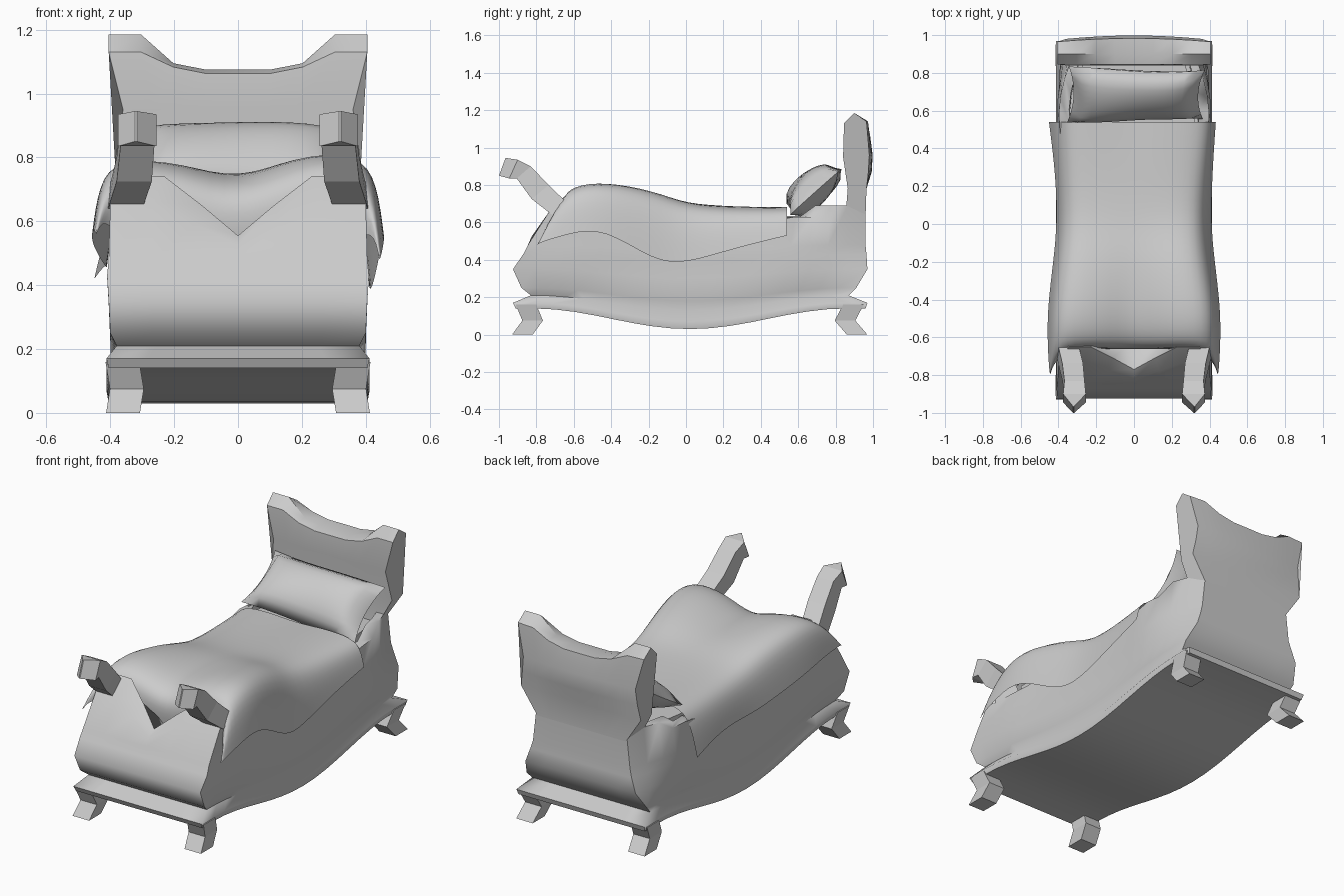
import bpy, bmesh, math
from mathutils import Matrix

if "Cube" in bpy.data.objects:
    bpy.data.objects.remove(bpy.data.objects["Cube"])


def make(name, verts, faces, smooth=35):
    me = bpy.data.meshes.new(name)
    bm = bmesh.new()
    vs = [bm.verts.new(v) for v in verts]
    for f in faces:
        bm.faces.new([vs[i] for i in f])
    bmesh.ops.remove_doubles(bm, verts=bm.verts, dist=1e-5)
    bmesh.ops.recalc_face_normals(bm, faces=bm.faces)
    bm.to_mesh(me)
    bm.free()
    if smooth:
        me.shade_smooth()
        me.set_sharp_from_angle(angle=math.radians(smooth))
    ob = bpy.data.objects.new(name, me)
    bpy.context.collection.objects.link(ob)
    return ob


def skin(rings):
    """Quads joining consecutive closed rings."""
    n = len(rings[0])
    return [(k * n + i, k * n + (i + 1) % n, (k + 1) * n + (i + 1) % n, (k + 1) * n + i)
            for k in range(len(rings) - 1) for i in range(n)]


def loft(name, rings, smooth=0):
    n = len(rings[0])
    last = (len(rings) - 1) * n
    faces = skin(rings) + [tuple(range(n)), tuple(range(last, last + n))]
    return make(name, [p for r in rings for p in r], faces, smooth)


def lerp(a, b, t):
    return a + (b - a) * t


# Bed frame: sagging box of stacked rings, pinched in towards the head (waist)
NX, NY = 6, 18


def ring(hx, y0, y1, zf, waist=1.0, front=None):
    def wide(y):
        mid = .06 * max(0, 1 - (y / .6) ** 2) if waist < .95 else 0
        return hx * (1 - mid - (1 - waist) * max(0, (y - .55) / .41) ** 2)
    xs = [2 * i / NX - 1 for i in range(NX + 1)]
    ys = [lerp(y0, y1, j / NY) for j in range(NY + 1)]
    pts = [(x * hx, *front(x * hx)) if front else (x * hx, y0, zf(y0)) for x in xs]
    pts += [(wide(y), y, zf(y)) for y in ys[1:-1]]
    pts += [(x * wide(y1), y1, zf(y1)) for x in reversed(xs)]
    return pts + [(-wide(y), y, zf(y)) for y in reversed(ys[1:-1])]


def sagged(z, s):
    return lambda y: z - s * math.cos(min(1, abs(y - 0.02) / 0.84) * math.pi / 2) ** 2


def rail(y):
    return lerp(.56, .63, min(1, max(0, (y - .4) / .12))) if y < .68 else .69


def notch(w, ya, za, yb, zb):
    return lambda x: (lerp(ya, yb, min(1, abs(x) / w)), lerp(za, zb, min(1, abs(x) / w)))


levels = [(.405, -.91, .96, .14, .11, 1), (.412, -.925, .97, .17, .10, 1), (.38, -.83, .87, .21, .08, 1),
          (.40, -.88, .91, .25, .07, .96), (.405, -.925, .97, .35, .05, .88),
          (.41, -.87, .965, .43, .03, .80), (.405, -.845, .96, .48, .02, .77)]
rings = [ring(a, b, c, sagged(z, s), w) for a, b, c, z, s, w in levels]
rings.append(ring(.40, -.73, .96, rail, .72, notch(.27, -.825, .525, -.73, .66)))
rings.append(ring(.345, -.65, .86, rail, .72, notch(.22, -.77, .555, -.65, .74)))
rings.append(ring(.34, -.62, .85, lambda y: .5, .72))
n = len(rings[0])
faces = skin(rings)
for o in (0, (len(rings) - 1) * n):
    right = [o + NX + j for j in range(NY + 1)]
    left = [o] + [o + n - j for j in range(1, NY)] + [o + 2 * NX + NY]
    for j in range(NY):
        f = [right[j], right[j + 1], left[j + 1], left[j]]
        if j == 0:
            f = list(range(o, o + NX + 1)) + f[1:3]
        elif j == NY - 1:
            f = [right[j]] + list(range(right[NY], left[NY] + 1)) + [left[j]]
        faces.append(f)
make("bed_frame", [p for r in rings for p in r], faces, 62)

# Headboard: closed side profile swept across x, top dips between the horns
prof = [(.85, .60, .29), (.865, .78, .385), (.84, .95, .36), (.845, 1.13, .405), (.90, 1.185, .405),
        (.965, 1.14, .405), (.98, .96, .36), (.975, .87, .37), (.965, .78, .385), (.96, .63, .285)]
drops = [.11, .11, .09, 0, 0]
cols = []
for c in range(-4, 5):
    s = c / 4
    cols.append([(s * hx, y + (.018 * (1 - s * s) if y > .9 and z > .8 else 0),
                  min(z, 1.185 - drops[abs(c)] - (.012 if y < .85 else 0))) for y, z, hx in prof])
loft("headboard", cols, 40)

# Crooked feet and footboard posts, mirrored left and right
for sx, side in ((-1, "left"), (1, "right")):
    for end, ys in (("front", (-.855, -.82, -.875)), ("back", (.895, .85, .915))):
        secs = []
        for y, x, z in zip(ys, (.362, .348, .36), (.16, .075, 0)):
            secs.append([(sx * (x + a * .053), y + b * .055, z)
                         for a, b in ((-1, -1), (1, -1), (1, 1), (-1, 1))])
        loft(f"{end}_{side}_foot", secs)
    path = [(.353, .054, -.715, .64, -.62, .69), (.325, .055, -.825, .725, -.735, .80),
            (.315, .053, -.905, .835, -.83, .90),
            (.315, .06, -.945, .835, -.90, .935), (.32, .003, -1.0, .85, -.965, .945)]
    secs = [[(sx * (x - h), y0, z0), (sx * (x + h), y0, z0), (sx * (x + h), y1, z1),
             (sx * (x - h), y1, z1)] for x, h, y0, z0, y1, z1 in path]
    loft(f"{side}_foot_post", secs)

# Mattress
loft("mattress", [[(-w, -.58, z), (w, -.58, z), (w, .5, z), (w * .82, .86, z), (-w * .82, .86, z), (-w, .5, z)]
                  for w, z in ((.33, .45), (.33, .635))])

# Blanket: y, top height, right hem, left hem, half width (first row tucks behind the footboard)
stations = [(-.655, .54, .48, .56, .415), (-.67, .75, .49, .57, .42), (-.60, .82, .54, .57, .43),
            (-.44, .84, .575, .53, .43), (-.17, .785, .39, .47, .395), (0, .70, .38, .45, .38),
            (.25, .685, .46, .47, .385), (.54, .69, .53, .42, .405)]
verts = []
for k, (y, zt, hr, hl, hw) in enumerate(stations):
    dip = (0, .12, .12, .11, .05, 0, 0, .02)[k]
    back = (.14, .12, .03, 0, 0, 0, 0, 0)[k]
    for s in range(-4, 5):
        a, sg = abs(s), (s > 0) - (s < 0)
        hem = hr if s > 0 else hl
        top = zt - (.02 if s < 0 and 0 < k < 5 else 0)
        flare = .045 if k == 7 and s < 0 else .028
        x = sg * (0, .17, hw - (.075 if k == 0 else .05), hw + .008, hw + flare)[a]
        z = (zt - dip, top - dip * .25, top - .01, lerp(max(zt, .65), hem, .4), hem)[a]
        verts.append((x, y - back * (0, 0, 0, .55, 1)[a], z))
faces = [(r * 9 + c, r * 9 + c + 1, r * 9 + c + 10, r * 9 + c + 9)
         for r in range(len(stations) - 1) for c in range(8)]
blanket = make("blanket", verts, faces, 180)
sub = blanket.modifiers.new("soft", "SUBSURF")
sub.levels = sub.render_levels = 2
sub.boundary_smooth = "PRESERVE_CORNERS"

# Pillow: two puffed sheets joined at a pinched seam, plumper on top
NU, NV = 14, 10
verts, faces = [], []
for sgn, fat in ((1, .10), (-1, .08)):
    o = len(verts)
    for j in range(NV + 1):
        for i in range(NU + 1):
            u, v = 2 * i / NU - 1, 2 * j / NV - 1
            puff = math.sqrt((1 - u ** 4) * (1 - v * v))
            verts.append((u * (.36 - .03 * (1 - v * v)), v * (.175 - .01 * (1 - u * u)),
                          sgn * fat * puff + .02 * math.sin(2.2 * u + .5) * v))
    faces += [(o + j * (NU + 1) + i, o + j * (NU + 1) + i + 1, o + (j + 1) * (NU + 1) + i + 1,
               o + (j + 1) * (NU + 1) + i) for j in range(NV) for i in range(NU)]
pillow = make("pillow", verts, faces, 70)
pillow.data.transform(Matrix.Translation((.01, .685, .775))
                      @ Matrix.Rotation(math.radians(3), 4, 'Y') @ Matrix.Rotation(math.radians(39), 4, 'X'))
